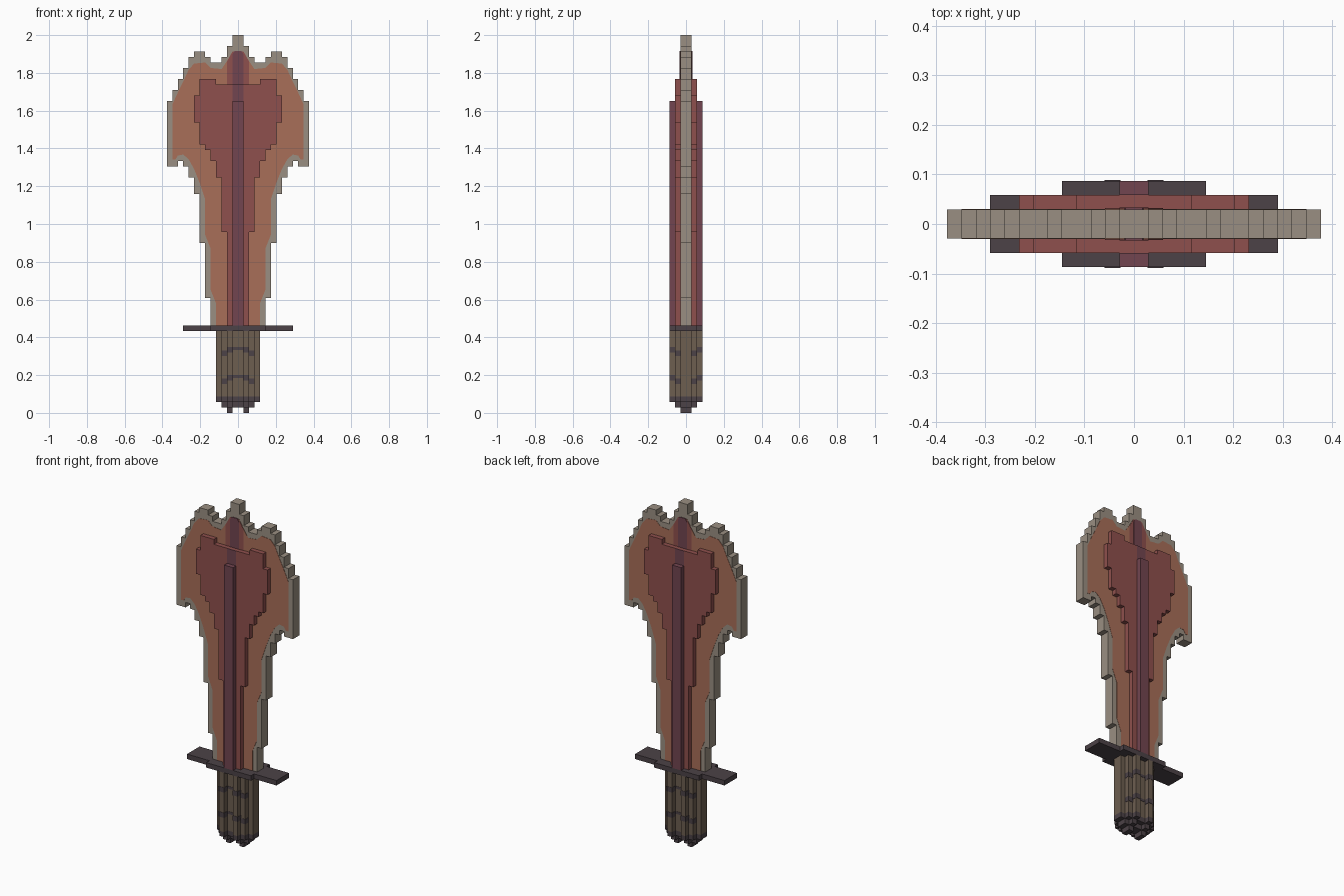
import bpy, bmesh

cube = bpy.data.objects.get("Cube")
if cube:
    bpy.data.objects.remove(cube, do_unlink=True)

U = 2 / 69  # one block of the stepped grid


def material(name, rgb):
    lin = [((c / 255 + 0.055) / 1.055) ** 2.4 for c in rgb] + [1.0]
    m = bpy.data.materials.new(name)
    m.use_nodes = True
    m.diffuse_color = lin
    bsdf = next(n for n in m.node_tree.nodes if n.type == 'BSDF_PRINCIPLED')
    bsdf.inputs["Base Color"].default_value = lin
    bsdf.inputs["Roughness"].default_value = 0.8
    return m


BONE = material("bone grey", (154, 143, 130))
CLAY = material("clay orange", (168, 110, 88))
RED = material("dull red", (143, 80, 77))
PLUM = material("plum", (114, 69, 80))
DARK = material("charcoal", (76, 66, 71))
WOOD = material("brown wood", (109, 94, 80))


def mirrored(half):
    """Close a half profile (bottom to top, x >= 0) by mirroring it."""
    return half + [(-x, z) for x, z in reversed(half) if x > 0]


def stepped(lows, highs):
    """Mirrored staircase outline; one low and one high per column from the middle."""
    n = len(lows)
    half = []
    for i in range(n):
        half += [(i, lows[i]), (i + 1, lows[i])]
    for i in reversed(range(n)):
        half += [(i + 1, highs[i]), (i, highs[i])]
    # drop points lying inside straight runs
    half = [p for i, p in enumerate(half) if i in (0, len(half) - 1) or not (
        half[i - 1][1] == p[1] == half[i + 1][1] or half[i - 1][0] == p[0] == half[i + 1][0])]
    return mirrored([p for p in half if p[0] > 0])


def prism(name, outline, a, b, mat, axis='Y'):
    """Extrude an outline from a to b along y (outline in xz) or z (outline in xy)."""
    place = (lambda p, d: (p[0] * U, d * U, p[1] * U)) if axis == 'Y' else \
            (lambda p, d: (p[0] * U, p[1] * U, d * U))
    bm = bmesh.new()
    lower = [bm.verts.new(place(p, a)) for p in outline]
    upper = [bm.verts.new(place(p, b)) for p in outline]
    bm.faces.new(lower)
    bm.faces.new(upper)
    n = len(outline)
    for i in range(n):
        j = (i + 1) % n
        bm.faces.new((lower[i], lower[j], upper[j], upper[i]))
    bmesh.ops.recalc_face_normals(bm, faces=bm.faces)
    me = bpy.data.meshes.new(name)
    bm.to_mesh(me)
    bm.free()
    me.materials.append(mat)
    ob = bpy.data.objects.new(name, me)
    bpy.context.scene.collection.objects.link(ob)
    return ob


def box(name, x0, x1, y, z0, z1, mat):
    return prism(name, [(x0, -y), (x1, -y), (x1, y), (x0, y)], z0, z1, mat, 'Z')


def plates(name, half, y, lift, mat):
    """Thin painted plates on the front and back of a layer."""
    outline = mirrored(half)
    prism(name + "_front", outline, -y - lift, -y + 0.05, mat)
    prism(name + "_back", outline, y - 0.05, y + lift, mat)


# Blade: stepped silhouette, raised inner layer and central spine
blade = stepped([16, 16, 16, 16, 16, 21, 31, 40, 43, 45, 46, 45, 45],
                [69, 67, 65, 64, 64, 65, 66, 66, 65, 63, 61, 59, 57])
prism("blade", blade, -1, 1, BONE)
inner = stepped([16, 16, 33, 43, 46, 48, 49, 53],
                [60, 60, 60, 60, 61, 61, 61, 58])
prism("inner_layer", inner, -2, 2, RED)
box("spine", -1, 1, 3, 16, 57, PLUM)

# Painted faces of the blade
plates("blade_field", [
    (4, 16), (4, 20), (5, 22.5), (5, 30), (6, 32.5), (6, 39), (7, 42), (8, 44.5),
    (9, 46.3), (10, 47.2), (11, 47), (11.4, 46.3), (12, 46.3), (12, 56.3),
    (11, 58.5), (10, 60.5), (9, 62.7), (8, 63.8), (6, 64), (5, 63), (3, 62.8),
    (2, 64.3), (1, 66)], 1, 0.05, CLAY)
plates("tip_patch", [(2, 59), (2, 64.2), (1, 66)], 1, 0.1, RED)
plates("tip_stripe", [(1, 59), (1, 65.5), (0.6, 66.1)], 1, 0.15, PLUM)
plates("inner_stripe", [(1, 56), (1, 60)], 2, 0.05, PLUM)

# Guard
box("guard_bar", -10, 10, 2, 15, 16, DARK)
box("guard_block", -5, 5, 3, 15, 16, DARK)

# Ridged grip
reach = [2, 3, 2, 1]
section = stepped([-r for r in reach], reach)
prism("grip", section, 3, 15, WOOD, 'Z')
prism("pommel_rim", section, 2, 3, DARK, 'Z')

# Dark arched bands around the grip ridges
for k, z in enumerate((10.4, 5.3)):
    box(f"band_middle_{k}", -1, 1, 2.05, z + 1.1, z + 1.6, DARK)
    for side, s in (("left", 1), ("right", -1)):
        for part, a, r, lift in (("ridge", 1, 3, 0.6), ("edge", 2, 2, 0)):
            x0, x1 = sorted((s * (a - 0.05), s * (a + 1.05)))
            box(f"band_{part}_{side}_{k}", x0, x1, r + 0.05, z + lift, z + lift + 1, DARK)

# Stepped pommel with two prongs
lower = [1, 2, 1]
prism("pommel_step", stepped([-r for r in lower], lower), 1, 2, DARK, 'Z')
box("pommel_prong_left", 1, 2, 1, 0, 1, DARK)
box("pommel_prong_right", -2, -1, 1, 0, 1, DARK)
